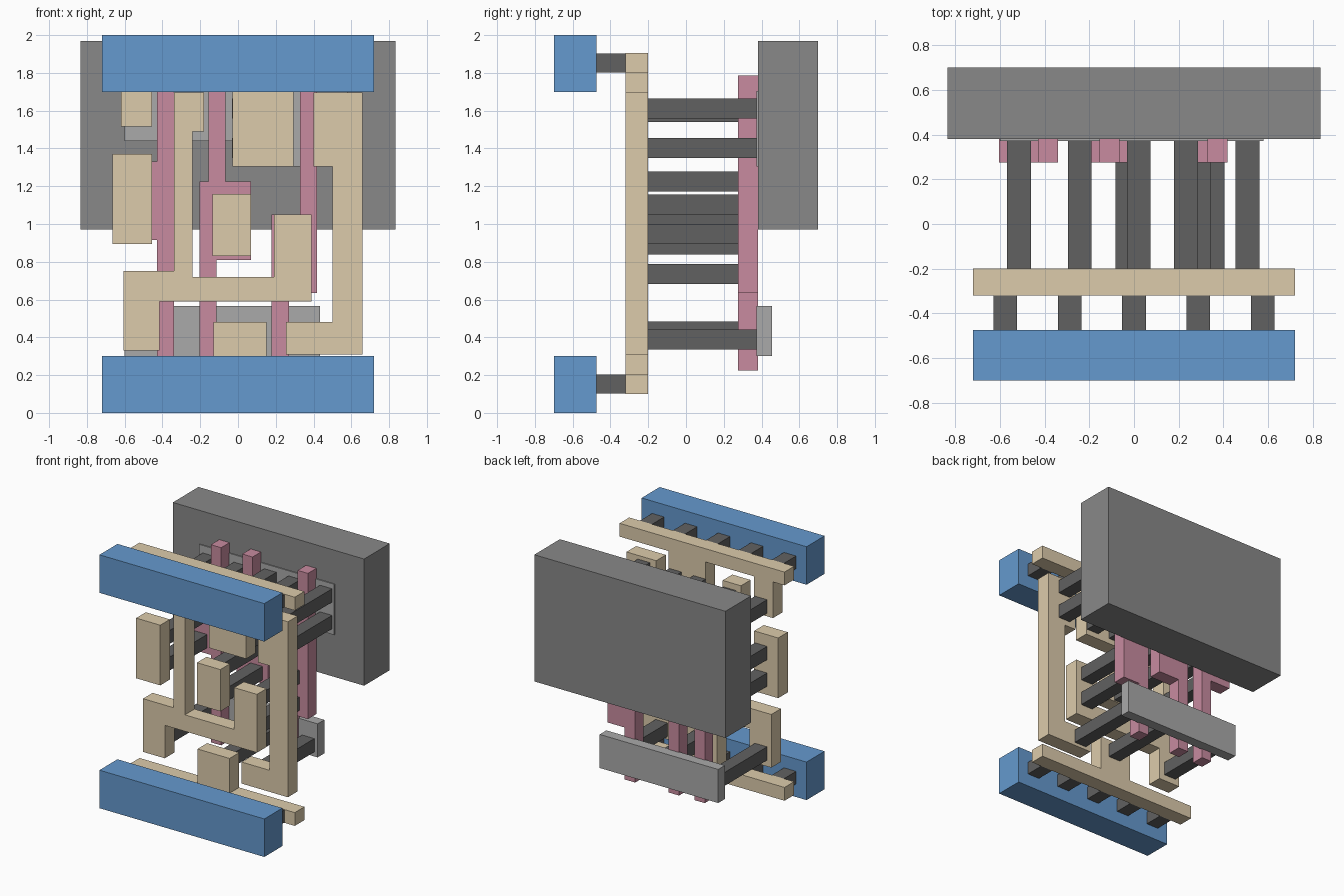
import bpy, bmesh


def material(name, rgb):
    m = bpy.data.materials.new(name)
    m.diffuse_color = (*rgb, 1)
    return m


BLUE = material("rail_blue", (0.13, 0.32, 0.62))
TAN = material("wire_tan", (0.72, 0.60, 0.41))
PINK = material("gate_pink", (0.58, 0.26, 0.35))
DARK = material("contact_dark", (0.12, 0.12, 0.12))
GREY = material("well_grey", (0.25, 0.25, 0.25))
LIGHT = material("diffusion_light", (0.40, 0.40, 0.40))


def slab(name, outline, y0, y1, mat):
    """Extrude an x-z outline between two depths."""
    bm = bmesh.new()
    face = bm.faces.new([bm.verts.new((x, y0, z)) for x, z in outline])
    ext = bmesh.ops.extrude_face_region(bm, geom=[face])
    verts = [v for v in ext["geom"] if isinstance(v, bmesh.types.BMVert)]
    bmesh.ops.translate(bm, verts=verts, vec=(0, y1 - y0, 0))
    bmesh.ops.recalc_face_normals(bm, faces=bm.faces)
    me = bpy.data.meshes.new(name)
    bm.to_mesh(me)
    bm.free()
    me.materials.append(mat)
    ob = bpy.data.objects.new(name, me)
    bpy.context.collection.objects.link(ob)
    return ob


def rect(x0, x1, z0, z1):
    return [(x0, z0), (x1, z0), (x1, z1), (x0, z1)]


WIRE = (-0.32, -0.20)
GATE = (0.275, 0.38)
DIFF = (0.372, 0.455)

# Well and diffusion areas
slab("well", rect(-0.835, 0.835, 0.97, 1.97), 0.38, 0.70, GREY)
slab("lower_diffusion", rect(-0.60, 0.435, 0.30, 0.565), *DIFF, LIGHT)
slab("upper_diffusion", [(-0.60, 1.44), (-0.01, 1.44), (-0.01, 1.305), (0.58, 1.305),
                         (0.58, 1.705), (-0.60, 1.705)], *DIFF, LIGHT)

# Outer power rails
slab("bottom_rail", rect(-0.72, 0.72, 0.0, 0.30), -0.70, -0.475, BLUE)
slab("top_rail", rect(-0.72, 0.72, 1.70, 2.0), -0.70, -0.475, BLUE)

# Wires tied to the rails
slab("bottom_rail_wire", [(-0.72, 0.10), (0.72, 0.10), (0.72, 0.205), (0.15, 0.205),
                          (0.15, 0.48), (-0.13, 0.48), (-0.13, 0.205), (-0.72, 0.205)], *WIRE, TAN)
slab("top_rail_wire", [(-0.72, 1.905), (-0.72, 1.80), (-0.62, 1.80), (-0.62, 1.515),
                       (-0.455, 1.515), (-0.455, 1.80), (-0.03, 1.80), (-0.03, 1.305),
                       (0.295, 1.305), (0.295, 1.80), (0.72, 1.80), (0.72, 1.905)], *WIRE, TAN)

# Free-standing wires
slab("branching_wire", [(-0.605, 0.33), (-0.415, 0.33), (-0.415, 0.59), (0.39, 0.59),
                        (0.39, 1.05), (0.19, 1.05), (0.19, 0.72), (-0.24, 0.72),
                        (-0.24, 1.49), (-0.18, 1.49), (-0.18, 1.695), (-0.34, 1.695),
                        (-0.34, 0.75), (-0.605, 0.75)], *WIRE, TAN)
slab("output_wire", [(0.255, 0.31), (0.66, 0.31), (0.66, 1.695), (0.40, 1.695),
                     (0.40, 1.305), (0.50, 1.305), (0.50, 0.48), (0.255, 0.48)], *WIRE, TAN)
slab("left_pad", rect(-0.665, -0.455, 0.895, 1.37), *WIRE, TAN)
slab("middle_pad", rect(-0.135, 0.07, 0.83, 1.16), *WIRE, TAN)

# Gate strips with their contact tabs
slab("left_gate", [(-0.43, 0.225), (-0.34, 0.225), (-0.34, 1.785), (-0.43, 1.785),
                   (-0.43, 1.33), (-0.605, 1.33), (-0.605, 0.915), (-0.43, 0.915)], *GATE, PINK)
slab("middle_gate", [(-0.205, 0.225), (-0.115, 0.225), (-0.115, 0.81), (0.07, 0.81),
                     (0.07, 1.225), (-0.065, 1.225), (-0.065, 1.785), (-0.155, 1.785),
                     (-0.155, 1.225), (-0.205, 1.225)], *GATE, PINK)
slab("right_gate", [(0.178, 0.225), (0.27, 0.225), (0.27, 0.635), (0.418, 0.635),
                    (0.418, 1.785), (0.328, 1.785), (0.328, 1.05), (0.178, 1.05)], *GATE, PINK)

# Square contacts between rails and rail wires
S = 0.053
for z in (0.1525, 1.8525):
    for i in range(-2, 3):
        x = i * 0.288
        slab("rail_contact", rect(x - S, x + S, z - 0.05, z + 0.05), -0.48, -0.315, DARK)

# Contacts from wires back to the diffusion
diffusion_contacts = [(-0.515, 0.432), (0.022, 0.388), (0.353, 0.388),
                      (-0.515, 1.593), (-0.243, 1.593)]
diffusion_contacts += [(x, z) for x in (0.022, 0.233, 0.508) for z in (1.402, 1.612)]
for x, z in diffusion_contacts:
    slab("diffusion_contact", rect(x - S, x + S, z - S, z + S), -0.205, 0.375, DARK)

# Contacts from wires back to the gate tabs
for x, zs in ((-0.515, (1.015, 1.225)), (-0.03, (0.892, 1.102)), (0.29, (0.735, 0.947))):
    for z in zs:
        slab("gate_contact", rect(x - S, x + S, z - S, z + S), -0.205, 0.28, DARK)
